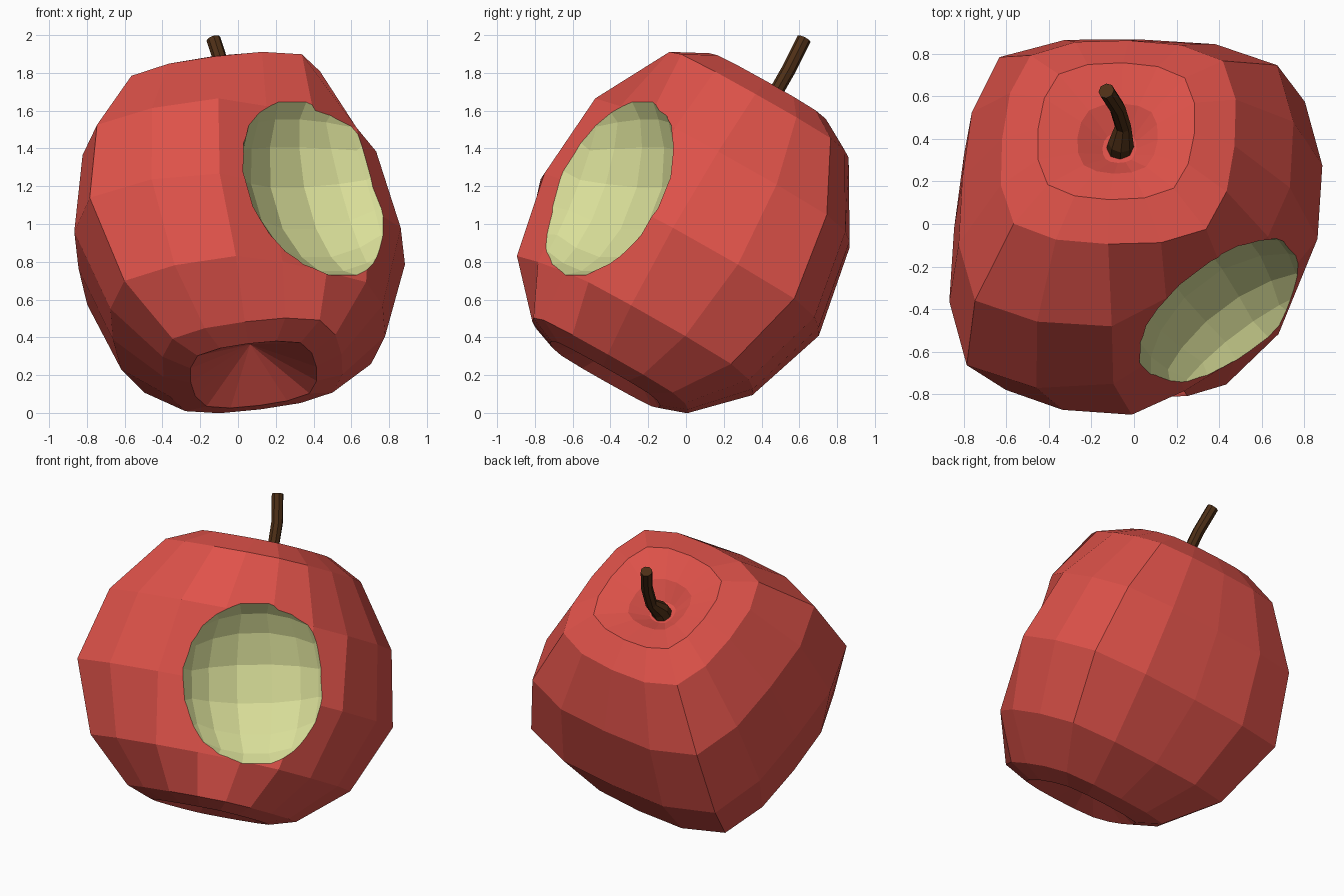
import bpy, bmesh, math
from mathutils import Vector, Matrix

if "Cube" in bpy.data.objects:
    bpy.data.objects.remove(bpy.data.objects["Cube"])


def material(name, rgb):
    m = bpy.data.materials.new(name)
    m.diffuse_color = (*rgb, 1)
    m.use_nodes = True
    m.node_tree.nodes["Principled BSDF"].inputs["Base Color"].default_value = m.diffuse_color
    return m


skin = material("red_skin", (0.74, 0.085, 0.068))
flesh = material("pale_flesh", (0.70, 0.74, 0.32))
bark = material("brown_stem", (0.075, 0.028, 0.008))


def add_object(name, bm, mats):
    bmesh.ops.recalc_face_normals(bm, faces=bm.faces)
    me = bpy.data.meshes.new(name)
    bm.to_mesh(me)
    bm.free()
    for m in mats:
        me.materials.append(m)
    ob = bpy.data.objects.new(name, me)
    bpy.context.collection.objects.link(ob)
    return ob


# tilted frame of the apple: core axis, sideways and depth directions
axis = Vector((-0.095, 0.495, 0.864)).normalized()
side = Vector((1, 0, 0))
side = (side - axis * side.dot(axis)).normalized()
depth = axis.cross(side)
frame = Matrix((side, depth, axis)).transposed().to_4x4()
place = Matrix.Translation((0, 0, 0.95)) @ frame @ Matrix.Rotation(math.radians(-5), 4, 'Z')
bite_dir = Vector((0.54, -0.72, 0.436)).normalized()


def section(corner):
    """Rounded square: flat middle, quarter point, corner, quarter point."""
    quarter = 1 + (corner - 1) * 0.42
    pts = []
    for q in range(4):
        for deg, r in ((0, 1.0), (25, quarter), (45, corner), (65, quarter)):
            a = math.radians(deg + 90 * q)
            pts.append((r * math.cos(a), r * math.sin(a)))
    return pts


# apple body: (half width, height along the core axis, corner bulge)
profile = [(0.335, -0.865, 1.16), (0.475, -0.81, 1.17), (0.72, -0.545, 1.19),
           (0.86, -0.09, 1.21), (0.775, 0.39, 1.2), (0.55, 0.775, 1.17),
           (0.37, 0.88, 1.14), (0.19, 0.81, 1.1), (0.08, 0.72, 1.08)]
bm = bmesh.new()
rings = [[bm.verts.new(place @ Vector((x * r, y * r, h))) for x, y in section(c)]
         for r, h, c in profile]
n = 16
for low, high in zip(rings, rings[1:]):
    for i in range(n):
        j = (i + 1) % n
        bm.faces.new((low[i], low[j], high[j], high[i]))
for ring, h in ((rings[0], -0.68), (rings[-1], 0.70)):
    tip = bm.verts.new(place @ Vector((0, 0, h)))
    for i in range(n):
        bm.faces.new((ring[i], ring[(i + 1) % n], tip))
# skin sinks flat around the bite
for v in bm.verts:
    v.co -= bite_dir * max(0, v.co.dot(bite_dir) - 1.04)
apple = add_object("apple_body", bm, (skin, flesh))

# bite: faceted ball cut out of the front right, slightly taller than wide
bm = bmesh.new()
bmesh.ops.create_cube(bm, size=2)
bmesh.ops.subdivide_edges(bm, edges=bm.edges[:], cuts=4, use_grid_fill=True)
aim = bite_dir.to_track_quat('Z', 'Y').to_matrix()
for v in bm.verts:
    d = v.co.normalized() * 0.60
    v.co = aim @ Vector((d.x * 0.96, d.y * 1.06, d.z)) + Vector((0.605, -0.652, 1.336))
for f in bm.faces:
    f.material_index = 1
cutter = add_object("bite_cutter", bm, (skin, flesh))
cutter.hide_render = True
cutter.hide_set(True)
cut = apple.modifiers.new("bite", 'BOOLEAN')
cut.operation = 'DIFFERENCE'
cut.solver = 'EXACT'
cut.object = cutter

# stem: bent eight-sided stalk with a flared foot
path = [((-0.065, 0.345, 1.54), 0.066), ((-0.062, 0.38, 1.60), 0.06),
        ((-0.052, 0.46, 1.67), 0.038), ((-0.078, 0.545, 1.82), 0.038),
        ((-0.13, 0.625, 1.98), 0.038)]
bm = bmesh.new()
loops = []
for k, (p, r) in enumerate(path):
    d = Vector(path[min(k + 1, len(path) - 1)][0]) - Vector(path[max(k - 1, 0)][0])
    e1 = Vector((1, 0, 0))
    e1 = (e1 - d * (e1.dot(d) / d.length_squared)).normalized()
    e2 = d.normalized().cross(e1)
    loops.append([bm.verts.new(Vector(p) + r * (e1 * math.cos(a) + e2 * math.sin(a)))
                  for a in (i * math.pi / 4 for i in range(8))])
for low, high in zip(loops, loops[1:]):
    for i in range(8):
        j = (i + 1) % 8
        bm.faces.new((low[i], low[j], high[j], high[i]))
bm.faces.new(loops[0])
bm.faces.new(loops[-1])
add_object("stem", bm, (bark,))
